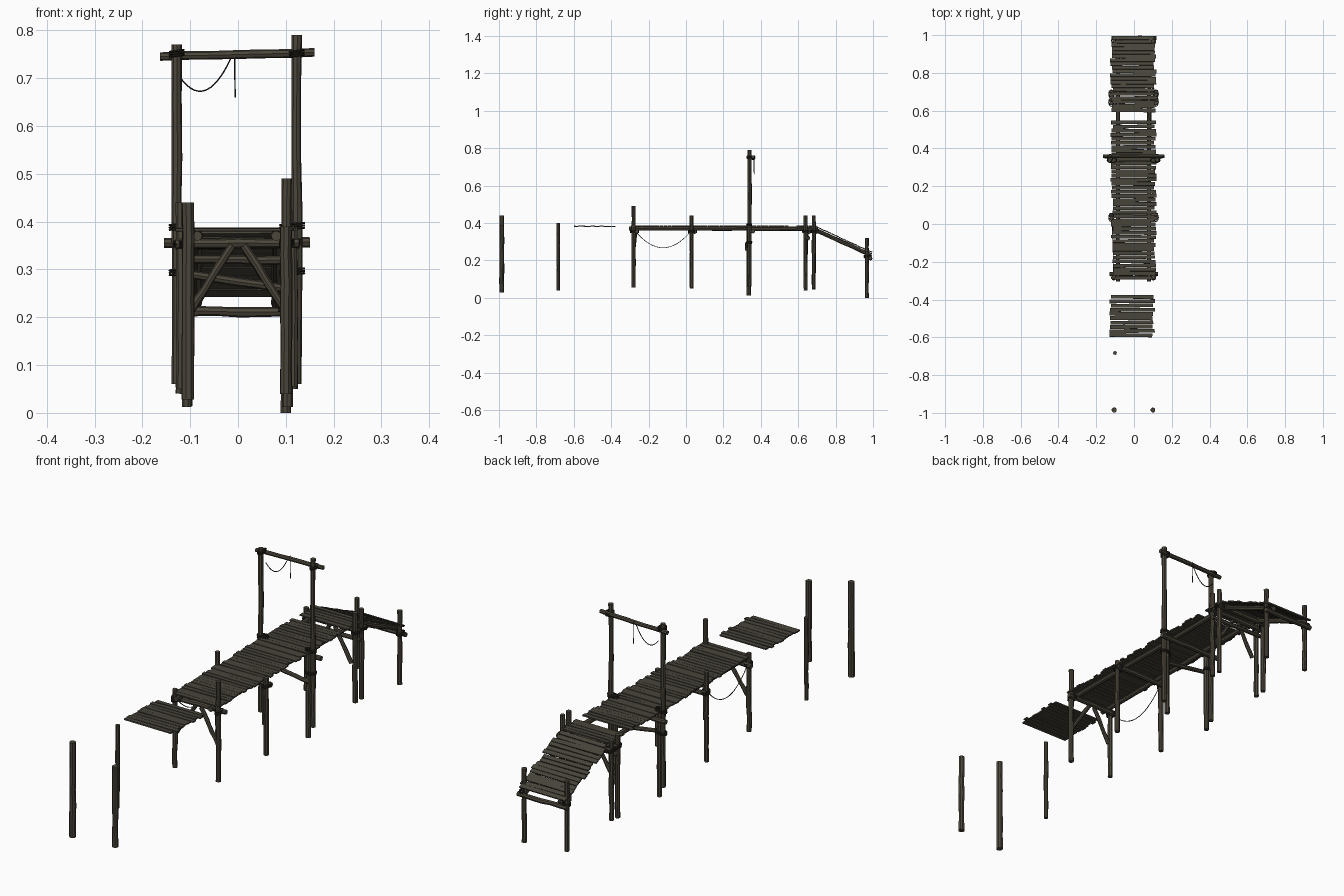
import bpy, math, random
from mathutils import Vector, Matrix

random.seed(4)
if "Cube" in bpy.data.objects:
    bpy.data.objects.remove(bpy.data.objects["Cube"], do_unlink=True)


def material(name, color):
    m = bpy.data.materials.new(name)
    m.use_nodes = True
    m.diffuse_color = (*color, 1)
    m.node_tree.nodes["Principled BSDF"].inputs["Base Color"].default_value = (*color, 1)
    return m


LOG = material("weathered log", (0.072, 0.062, 0.044))
PLANK = material("grey brown plank", (0.064, 0.058, 0.043))
ROPE = material("dark rope", (0.025, 0.022, 0.016))


def tube(name, points, radius, mat, wobble=0.0, closed=False, sides=2):
    """Sweep a round section along points and keep it as a mesh."""
    cu = bpy.data.curves.new(name, 'CURVE')
    cu.dimensions = '3D'
    cu.bevel_depth = radius
    cu.bevel_resolution = sides
    cu.use_fill_caps = True
    sp = cu.splines.new('POLY')
    sp.points.add(len(points) - 1)
    sp.use_cyclic_u = closed
    for p, co in zip(sp.points, points):
        p.co = (*co, 1)
        p.radius = 1 + random.uniform(-wobble, wobble)
    tmp = bpy.data.objects.new(name + "_path", cu)
    bpy.context.collection.objects.link(tmp)
    bpy.context.view_layer.update()
    mesh = bpy.data.meshes.new_from_object(tmp)
    bpy.data.objects.remove(tmp, do_unlink=True)
    mesh.name = name
    mesh.materials.clear()
    mesh.materials.append(mat)
    ob = bpy.data.objects.new(name, mesh)
    bpy.context.collection.objects.link(ob)
    bpy.ops.object.select_all(action='DESELECT')
    ob.select_set(True)
    bpy.context.view_layer.objects.active = ob
    bpy.ops.object.shade_smooth_by_angle(angle=math.radians(40))
    return ob


def log(name, a, b, r=0.011):
    """Slightly crooked log between two points."""
    a, b = Vector(a), Vector(b)
    pts = []
    for i in range(7):
        bend = Vector(random.uniform(-1, 1) * 0.0015 for _ in range(3))
        pts.append(a.lerp(b, i / 6) + (bend if 0 < i < 6 else Vector()))
    return tube(name, pts, r, LOG, 0.08)


def post(name, x, y, bottom, top, r=0.012):
    log(name, (x, y, bottom), (x, y, top), r)


def lashing(name, x, y, z, rx=0.014, ry=0.014):
    """Three turns of rope round a post."""
    for k in (-1, 0, 1):
        ring = [(x + rx * math.cos(t), y + ry * math.sin(t), z + 0.005 * k + 0.002 * math.cos(t))
                for t in (i * math.tau / 12 for i in range(12))]
        tube(name, ring, 0.0025, ROPE, closed=True, sides=1)


def hanging_rope(name, a, b, sag):
    a, b = Vector(a), Vector(b)
    pts = [a.lerp(b, t) - Vector((0, 0, sag * 4 * t * (1 - t))) for t in (i / 16 for i in range(17))]
    tube(name, pts, 0.0017, ROPE, sides=1)


def planks(name, start, end, x0, x1, pitch=0.0215, skip=()):
    """Row of uneven boards laid from start to end, both (y, z)."""
    (ya, za), (yb, zb) = start, end
    length = math.hypot(yb - ya, zb - za)
    tilt = math.atan2(zb - za, yb - ya)
    n = round(length / pitch)
    verts, faces = [], []
    for i in range(n):
        t = (i + 0.5) / n
        y, z = ya + (yb - ya) * t, za + (zb - za) * t
        if any(lo < y < hi for lo, hi in skip):
            continue
        left, right = x0 + random.uniform(-0.007, 0.008), x1 + random.uniform(-0.008, 0.008)
        place = (Matrix.Translation((0, y, z + random.uniform(-0.001, 0.001)))
                 @ Matrix.Rotation(tilt + random.uniform(-0.04, 0.04), 4, 'X')
                 @ Matrix.Rotation(random.uniform(-0.014, 0.014), 4, 'Z'))
        half = length / n * random.uniform(0.42, 0.51)
        base = len(verts)
        for x in (left, right):
            for dy, dz in ((-1, -1), (1, -1), (1, 1), (-1, 1)):
                verts.append(place @ Vector((x, dy * half * random.uniform(0.9, 1), dz * 0.0028)))
        faces += [[base + k for k in (3, 2, 1, 0)], [base + k for k in (4, 5, 6, 7)]]
        faces += [[base + k, base + (k + 1) % 4, base + 4 + (k + 1) % 4, base + 4 + k] for k in range(4)]
    mesh = bpy.data.meshes.new(name)
    mesh.from_pydata(verts, [], faces)
    mesh.materials.append(PLANK)
    bpy.context.collection.objects.link(bpy.data.objects.new(name, mesh))


# Decking: detached section, main walkway, sloping end
planks("detached_deck", (-0.6, 0.383), (-0.375, 0.383), -0.127, 0.103)
planks("main_deck", (-0.295, 0.384), (0.70, 0.384), -0.117, 0.113, skip=[(0.54, 0.562), (0.578, 0.59)])
planks("ramp_deck", (0.70, 0.379), (0.995, 0.243), -0.119, 0.111)

# Free standing posts
post("front_post_right", -0.105, -0.985, 0.028, 0.44, 0.0135)
post("front_post_left", 0.1, -0.985, 0.04, 0.39, 0.0125)
post("lone_post", -0.1, -0.683, 0.04, 0.40, 0.009)

# Trestles: y, right post (bottom, top), left post (bottom, top)
for y, right, left in ((-0.28, (0.06, 0.40), (0.055, 0.49)),
                       (0.03, (0.05, 0.44), (0.055, 0.39)),
                       (0.64, (0.04, 0.40), (0.05, 0.44)),
                       (0.683, (0.045, 0.39), (0.05, 0.44))):
    xs = 0.102 if y < 0 else 0.115
    post("trestle_post_right", -xs - 0.005, y, *right, 0.0105)
    post("trestle_post_left", xs, y, *left, 0.0105)
    log("trestle_crossbeam", (-0.13, y + 0.016, 0.353), (0.128, y + 0.016, 0.355), 0.0105)
    for x in (-xs - 0.005, xs):
        lashing("trestle_lashing", x, y + 0.005, 0.355, 0.014, 0.022)

# Diagonal braces and lower ties
for y in (-0.28, 0.64):
    for s in (-1, 1):
        log("diagonal_brace", (s * 0.098, y, 0.215), (s * 0.012, y + 0.008, 0.35), 0.0085)
log("slanted_tie", (-0.115, 0.325, 0.292), (0.115, 0.325, 0.258), 0.009)
log("middle_tie", (-0.13, 0.655, 0.322), (0.13, 0.655, 0.318), 0.009)

# Tall gate with doubled legs and a top beam
for x, top in ((-0.128, 0.77), (0.123, 0.79)):
    inner = x * 0.84
    post("gate_post", x, 0.34, 0.06, top, 0.0105)
    post("gate_short_leg", inner, 0.335, 0.012, 0.385, 0.011)
    for z in (0.295, 0.39):
        lashing("gate_leg_lashing", (x + inner) / 2, 0.338, z, 0.025, 0.014)
    lashing("gate_top_lashing", x, 0.347, 0.752, 0.014, 0.022)
log("gate_top_beam", (-0.163, 0.358, 0.745), (0.16, 0.358, 0.754), 0.0095)
log("gate_crossbeam", (-0.155, 0.358, 0.355), (0.15, 0.358, 0.357), 0.0105)

# Long bearers under the walkway and the ramp
for x in (-0.085, 0.08):
    log("deck_bearer", (x, -0.305, 0.37), (x, 0.705, 0.37), 0.0105)
    log("ramp_bearer", (x, 0.675, 0.372), (x, 0.99, 0.228), 0.0105)

# Ramp foot
for x, bottom in ((-0.105, 0.015), (0.1, 0.0)):
    post("ramp_foot_post", x, 0.967, bottom, 0.32, 0.0105)
    lashing("ramp_foot_lashing", x, 0.972, 0.22, 0.014, 0.02)
log("ramp_foot_crossbeam", (-0.12, 0.985, 0.212), (0.118, 0.985, 0.212), 0.0105)

# Loose ropes
hanging_rope("gate_rope_loop", (-0.12, 0.362, 0.70), (-0.008, 0.362, 0.757), 0.052)
hanging_rope("gate_rope_end", (-0.007, 0.368, 0.757), (-0.006, 0.368, 0.66), 0)
hanging_rope("side_rope", (-0.108, -0.27, 0.355), (-0.115, 0.025, 0.355), 0.087)
